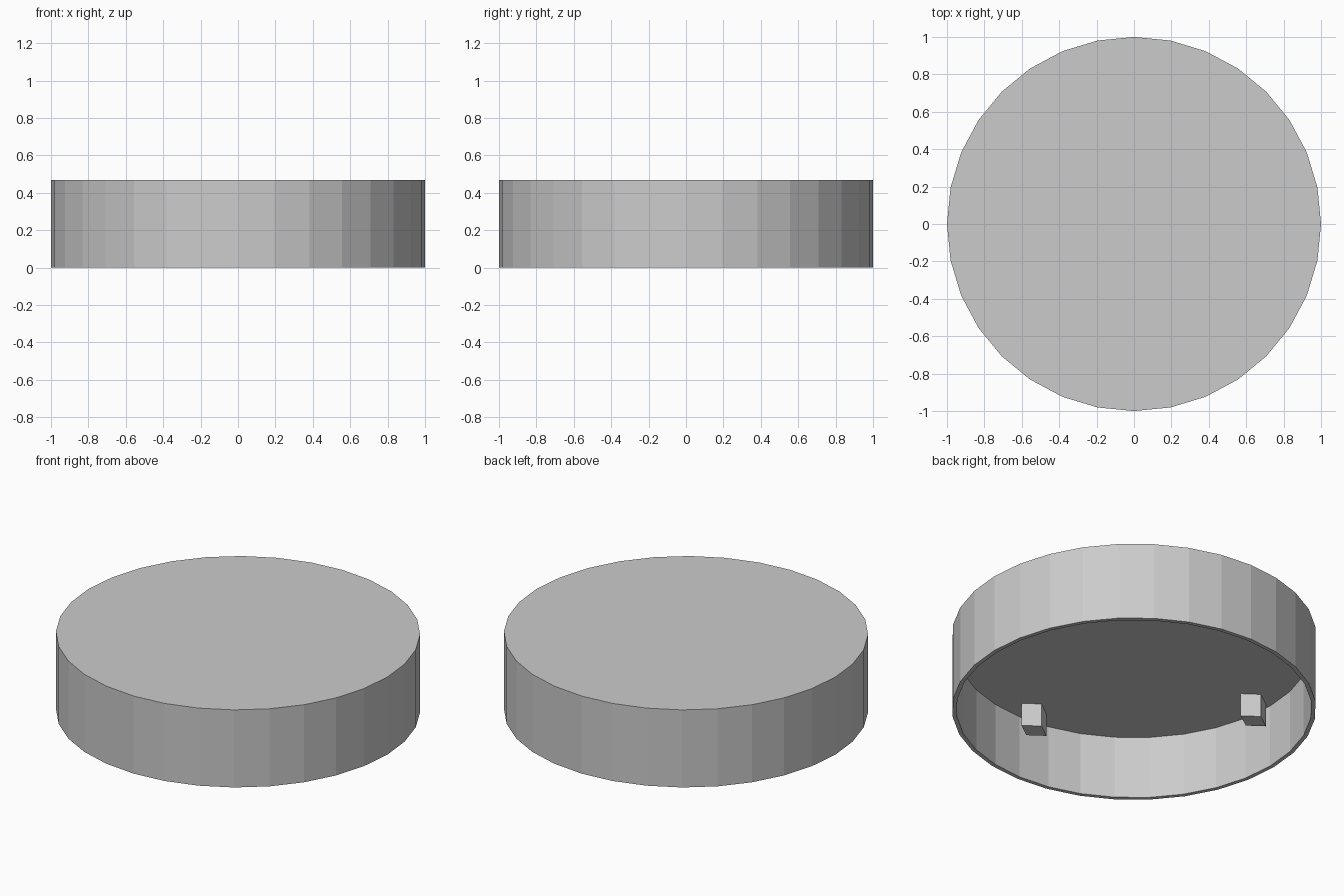
import bpy
import bmesh
from math import cos, sin, pi

if "Cube" in bpy.data.objects:
    bpy.data.objects.remove(bpy.data.objects["Cube"], do_unlink=True)

SIDES = 32
HEIGHT = 0.47       # overall height of the lid
CEILING = 0.38      # underside of the top plate
INNER = 0.976       # inner radius of the wall
PEG_BOTTOM = 0.24
PEG_OFFSET = 0.855

grey = bpy.data.materials.new("plain_grey")
grey.use_nodes = True
colour = (0.6, 0.6, 0.6, 1)
grey.diffuse_color = colour
grey.node_tree.nodes["Principled BSDF"].inputs["Base Color"].default_value = colour


def ring(bm, sides, rx, ry, z, cx=0, cy=0):
    return [bm.verts.new((cx + rx * cos(2 * pi * i / sides),
                          cy + ry * sin(2 * pi * i / sides), z)) for i in range(sides)]


def build(name, sides, rings, centre=(0, 0)):
    """Join stacked rings (rx, ry, z) into a solid closed at both ends."""
    bm = bmesh.new()
    loops = [ring(bm, sides, rx, ry, z, *centre) for rx, ry, z in rings]
    for a, b in zip(loops, loops[1:]):
        for i in range(sides):
            j = (i + 1) % sides
            bm.faces.new((a[i], a[j], b[j], b[i]))
    bm.faces.new(loops[0])
    bm.faces.new(loops[-1])
    bmesh.ops.recalc_face_normals(bm, faces=bm.faces)
    mesh = bpy.data.meshes.new(name)
    bm.to_mesh(mesh)
    bm.free()
    mesh.materials.append(grey)
    obj = bpy.data.objects.new(name, mesh)
    bpy.context.collection.objects.link(obj)
    return obj


# Hollow round lid: top edge, down the outside, round the rim, up to the ceiling
build("lid", SIDES, [(1, 1, HEIGHT), (1, 1, 0), (INNER, INNER, 0), (INNER, INNER, CEILING)])

# Diamond-shaped pegs hanging from the ceiling near the wall
for name, dx, dy in (("front", 0, -1), ("back", 0, 1), ("left", 1, 0), ("right", -1, 0)):
    build(name + "_peg", 4, [(0.09, 0.065, CEILING + 0.01), (0.09, 0.065, PEG_BOTTOM)],
          (dx * PEG_OFFSET, dy * PEG_OFFSET))
